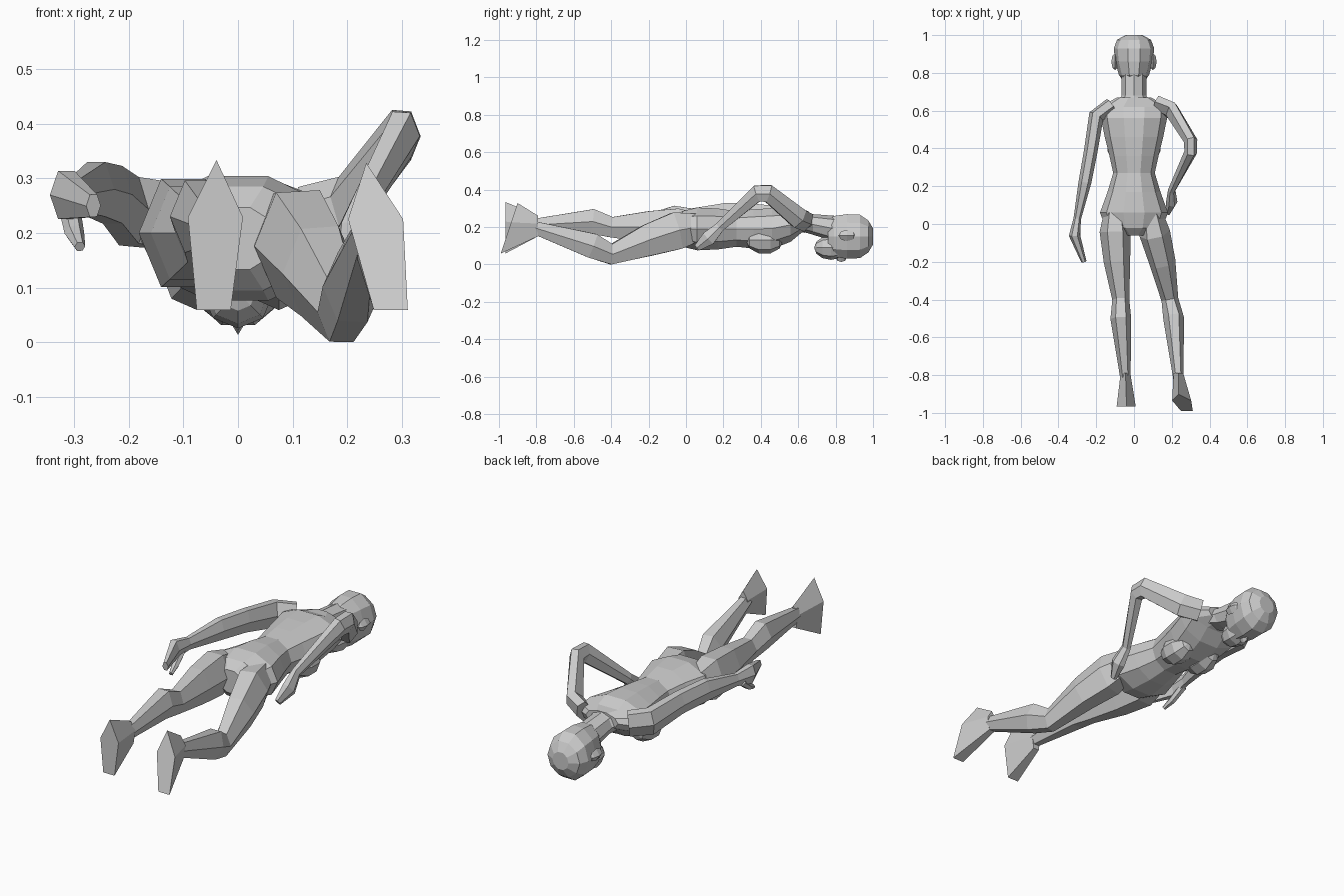
import bpy, bmesh, math
from mathutils import Vector, Matrix

default_cube = bpy.data.objects.get("Cube")
if default_cube:
    bpy.data.objects.remove(default_cube, do_unlink=True)

shade = (.6, .6, .6, 1)
grey = bpy.data.materials.new("light_grey")
grey.use_nodes = True
grey.diffuse_color = shade
grey.node_tree.nodes["Principled BSDF"].inputs["Base Color"].default_value = shade

side_axis = Vector((1, 0, 0))
up_axis = Vector((0, 0, 1))


def finish(name, bm):
    """Turn the finished bmesh into a flat shaded grey object."""
    bmesh.ops.recalc_face_normals(bm, faces=bm.faces)
    mesh = bpy.data.meshes.new(name)
    bm.to_mesh(mesh)
    bm.free()
    mesh.materials.append(grey)
    part = bpy.data.objects.new(name, mesh)
    bpy.context.collection.objects.link(part)


def skin(name, rings, sides, turn=0):
    """Join rings of (centre, half width vector, half depth vector) and cap both ends."""
    bm = bmesh.new()
    angles = [math.tau * (step + turn) / sides for step in range(sides)]
    loops = [[bm.verts.new(centre + wide * math.cos(angle) + deep * math.sin(angle))
              for angle in angles] for centre, wide, deep in rings]
    for lower, upper in zip(loops, loops[1:]):
        for here in range(sides):
            following = (here + 1) % sides
            bm.faces.new((lower[here], lower[following], upper[following], upper[here]))
    bm.faces.new(loops[0])
    bm.faces.new(loops[-1])
    finish(name, bm)


def limb(name, joints, widths, depth_ratio):
    """Six sided tube whose rings stand square to the path through the joints."""
    points = [Vector(joint) for joint in joints]
    rings = []
    for index, (point, width) in enumerate(zip(points, widths)):
        incoming = (point - points[index - 1]).normalized() if index else Vector()
        outgoing = (points[index + 1] - point).normalized() if point != points[-1] else Vector()
        heading = (incoming + outgoing).normalized()
        across = (side_axis - heading * side_axis.dot(heading)).normalized()
        rings.append((point, across * width, across.cross(heading) * width * depth_ratio))
    skin(name, rings, 6)


def trunk(name, rows, centre_height, sides):
    """Upright sections along the body, each given as (y, half width, half depth)."""
    skin(name, [(Vector((0, y, centre_height(y))), side_axis * width, up_axis * depth)
                for y, width, depth in rows], sides)


def blob(name, centre, size, segments, bands):
    """Faceted ellipsoid with its poles along the body."""
    bm = bmesh.new()
    placing = Matrix.Translation(centre) @ Matrix.Diagonal((*size, 1))
    bmesh.ops.create_uvsphere(bm, u_segments=segments, v_segments=bands, radius=1,
                              matrix=placing @ Matrix.Rotation(math.pi / 2, 4, "X"))
    finish(name, bm)


def foot(name, ankle, heel, toe):
    """Five sided wedge from the ankle to a sole with a flat heel and a pointed toe."""
    heel, toe = Vector(heel), Vector(toe)
    sole_depth = (heel - toe) / (1 + math.cos(math.pi / 5))
    skin(name, [(Vector(ankle), side_axis * .027, up_axis * .06),
                (toe + sole_depth, side_axis * .053, sole_depth)], 5, turn=.25)


# Torso from groin to shoulders, rising towards the neck
trunk("torso", [(-.06, .07, .06), (-.02, .15, .1), (.06, .18, .12), (.17, .14, .115),
                (.27, .11, .1), (.36, .13, .11), (.46, .155, .115), (.56, .175, .095),
                (.62, .18, .055), (.67, .09, .04)],
      lambda y: .19 + max(0, y - .45) / 5, sides=10)

# Neck and head, with the face turned down
trunk("neck", [(.62, .1, .05), (.68, .065, .055), (.8, .065, .07)],
      lambda y: .35 - y / 5, sides=8)
trunk("head", [(.76, .06, .09), (.79, .08, .115), (.86, .1, .125), (.93, .107, .122),
               (.975, .09, .09), (1, .045, .045)],
      lambda y: .15, sides=10)
blob("jaw", (0, .775, .09), (.065, .09, .065), segments=8, bands=6)
blob("nose", (0, .83, .04), (.016, .03, .027), segments=4, bands=4)

for side, sign in (("left", 1), ("right", -1)):
    blob(side + "_ear", (sign * .1, .86, .155), (.02, .045, .03), segments=4, bands=4)
    blob(side + "_breast", (sign * .075, .42, .13), (.07, .1, .075), segments=8, bands=5)

# Arms from shoulder to fingertips: one hangs, the other rests on the hip
arm_widths = (.04, .042, .036, .034, .02, .03, .014)
limb("right_arm", [(-.12, .63, .23), (-.2, .57, .24), (-.23, .38, .27), (-.26, .22, .28),
                   (-.3, .03, .27), (-.315, -.06, .27), (-.265, -.2, .25)], arm_widths, 1.7)
limb("left_arm", [(.12, .64, .23), (.2, .6, .25), (.3, .44, .38), (.3, .38, .38),
                  (.2, .18, .2), (.2, .12, .14), (.18, .06, .09)], arm_widths, 1.5)
limb("right_thumb", [(-.31, 0, .25), (-.3, -.07, .2), (-.29, -.12, .175)], (.02, .018, .01), 1)

# Legs through pelvis, hip, thigh, knee, calf and ankle; the left knee is bent
leg_widths = (.06, .082, .07, .045, .055, .027)
limb("right_leg", [(-.1, .06, .2), (-.1, -.04, .2), (-.09, -.2, .2),
                   (-.07, -.4, .2), (-.07, -.5, .23), (-.045, -.82, .21)], leg_widths, 1.4)
limb("left_leg", [(.09, .06, .2), (.11, -.05, .18), (.15, -.2, .13),
                  (.19, -.4, .055), (.21, -.5, .1), (.235, -.82, .2)], leg_widths, 1.4)

# Feet pointing down, with the soles to the front
foot("right_foot", ankle=(-.045, -.79, .2), heel=(-.04, -.965, .305), toe=(-.045, -.965, .03))
foot("left_foot", ankle=(.235, -.79, .2), heel=(.24, -.91, .3), toe=(.285, -1, .03))
